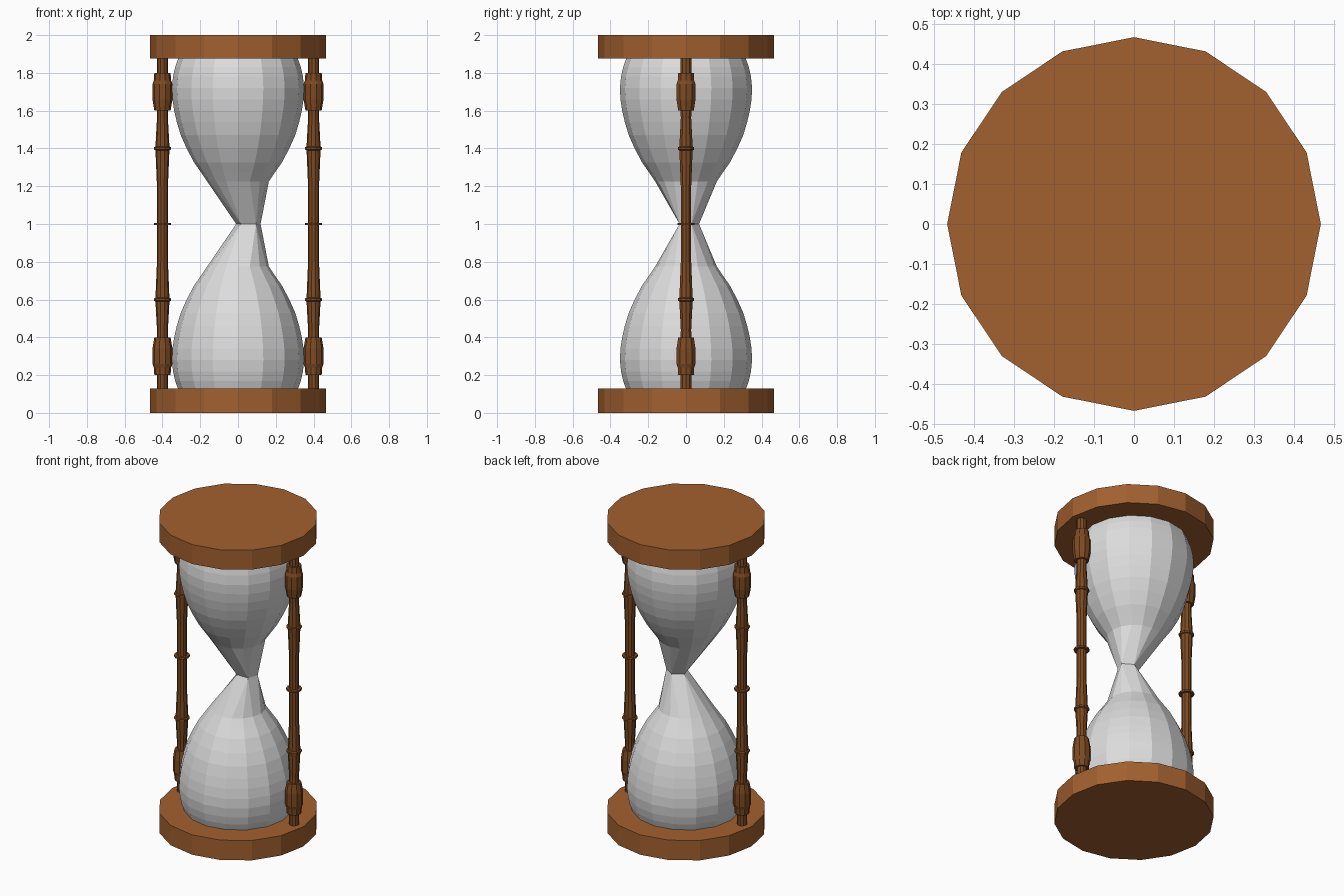
import bpy, bmesh
from math import sin, cos, pi, radians

cube = bpy.data.objects.get("Cube")
if cube:
    bpy.data.objects.remove(cube)


def make_material(name, rgb):
    mat = bpy.data.materials.new(name)
    mat.use_nodes = True
    mat.diffuse_color = (*rgb, 1)
    mat.node_tree.nodes["Principled BSDF"].inputs["Base Color"].default_value = (*rgb, 1)
    return mat


wood = make_material("warm wood", (0.36, 0.118, 0.028))
dark_wood = make_material("dark wood", (0.21, 0.07, 0.016))
glass = make_material("pale glass", (0.72, 0.72, 0.72))


def ring(radius, z, sides):
    return [(radius * cos(2 * pi * i / sides), radius * sin(2 * pi * i / sides), z)
            for i in range(sides)]


def loft(name, rings, mat, location=(0, 0, 0)):
    """Skin a stack of equal-sized rings and cap both ends."""
    bm = bmesh.new()
    loops = [[bm.verts.new(p) for p in r] for r in rings]
    n = len(loops[0])
    for low, high in zip(loops, loops[1:]):
        for i in range(n):
            j = (i + 1) % n
            bm.faces.new((low[i], low[j], high[j], high[i]))
    bm.faces.new(loops[0][::-1])
    bm.faces.new(loops[-1])
    bmesh.ops.remove_doubles(bm, verts=bm.verts, dist=0.0005)
    bmesh.ops.recalc_face_normals(bm, faces=bm.faces)
    mesh = bpy.data.meshes.new(name)
    bm.to_mesh(mesh)
    bm.free()
    mesh.materials.append(mat)
    obj = bpy.data.objects.new(name, mesh)
    obj.location = location
    bpy.context.collection.objects.link(obj)
    return obj


def mirrored(profile):
    """Extend a lower-half profile of (radius, z) to the upper half."""
    return profile + [(r, 2 - z) for r, z in reversed(profile)]


# End discs
for name, bottom, top in (("base_disc", 0, 0.128), ("top_disc", 1.875, 2)):
    loft(name, [ring(0.467, bottom, 16), ring(0.467, top, 16)], wood)

# Turned columns on both sides
column_profile = mirrored([
    (0.03, 0.12), (0.03, 0.2), (0.043, 0.2), (0.046, 0.24), (0.053, 0.26),
    (0.053, 0.34), (0.043, 0.4), (0.03, 0.4), (0.029, 0.44),
    (0.037, 0.59), (0.045, 0.594), (0.045, 0.606), (0.037, 0.61),
    (0.029, 0.8), (0.029, 0.994), (0.046, 0.994)])
for name, x in (("left_column", 0.4), ("right_column", -0.4)):
    loft(name, [ring(r, z, 10) for r, z in column_profile], dark_wood, (x, 0, 0))

# Glass bulbs meeting at an off-centre, five-sided neck
bulb_profile = [
    (0.315, 0.12), (0.333, 0.17), (0.344, 0.22), (0.35, 0.28), (0.347, 0.34),
    (0.338, 0.4), (0.324, 0.46), (0.303, 0.53), (0.272, 0.6),
    (0.232, 0.675), (0.197, 0.725), (0.163, 0.775)]
neck = []
for i in range(16):
    a = radians(-54 + 72 * round((i * 22.5 + 54) / 72))
    neck.append((0.055 + 0.068 * cos(a), 0.012 + 0.057 * sin(a), 1))
bulb = [ring(r, z, 16) for r, z in bulb_profile]
upper = [ring(r, 2 - z, 16) for r, z in reversed(bulb_profile)]
loft("glass_bulbs", bulb + [neck] + upper, glass)
